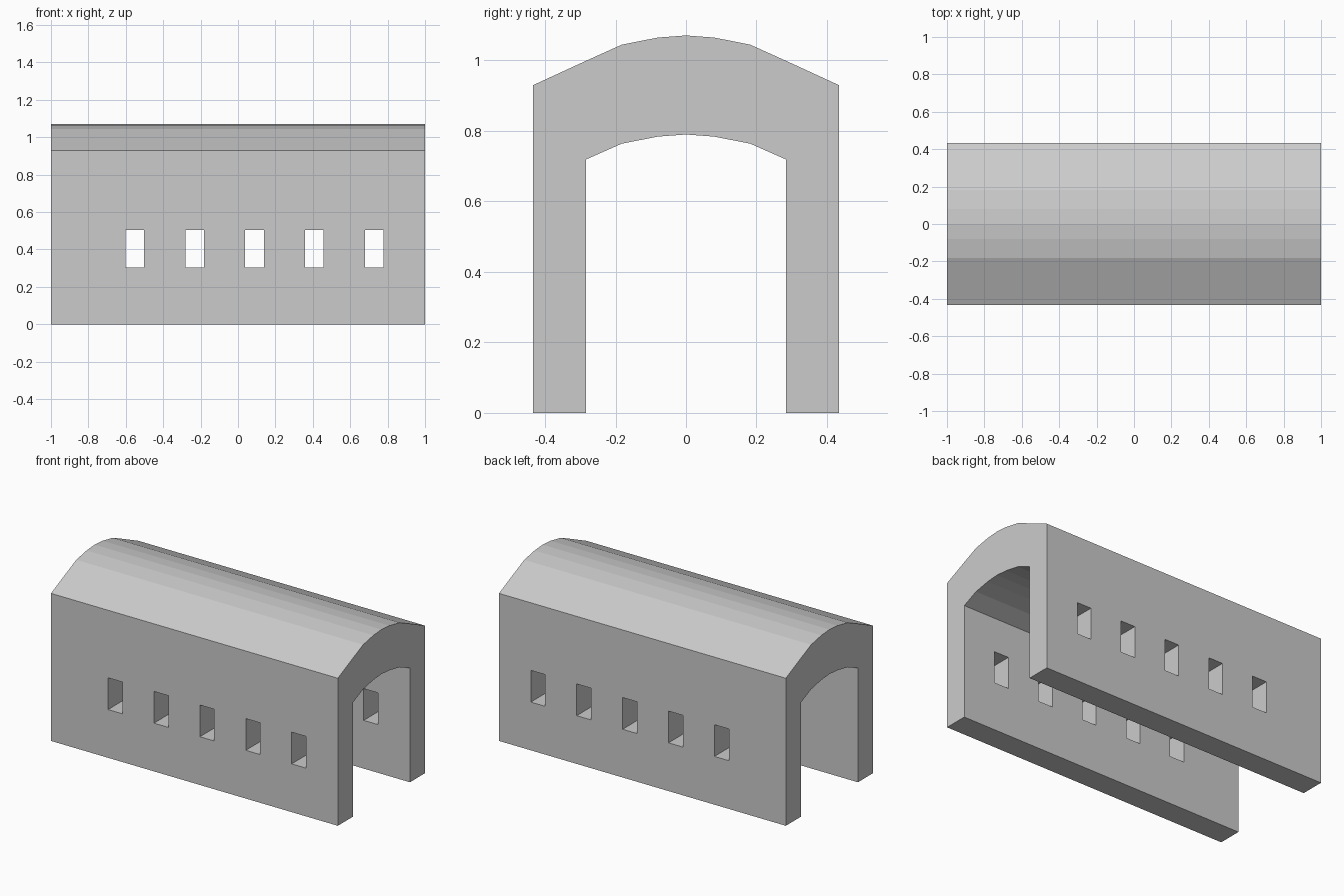
import bpy, bmesh
from mathutils import Matrix

if "Cube" in bpy.data.objects:
    bpy.data.objects.remove(bpy.data.objects["Cube"])

LENGTH = 2.0
# Half cross-section (y, z): outer foot over the crown, then inner crown to inner foot
outer = [(0.434, 0), (0.434, 0.93), (0.284, 0.999), (0.182, 1.045), (0.08, 1.065)]
inner = [(0.284, 0), (0.284, 0.719), (0.182, 0.764), (0.08, 0.784)]


def full_arch(half, crown):
    return half + [(0, crown)] + [(-y, z) for y, z in reversed(half)]


def make_object(name, bm):
    bmesh.ops.recalc_face_normals(bm, faces=bm.faces)
    mesh = bpy.data.meshes.new(name)
    bm.to_mesh(mesh)
    bm.free()
    obj = bpy.data.objects.new(name, mesh)
    bpy.context.collection.objects.link(obj)
    return obj


# Vaulted tunnel: cross-section extruded along x
bm = bmesh.new()
profile = full_arch(outer, 1.071) + full_arch(inner, 0.79)[::-1]
face = bm.faces.new([bm.verts.new((-LENGTH / 2, y, z)) for y, z in profile])
ext = bmesh.ops.extrude_face_region(bm, geom=[face], use_keep_orig=True)
moved = [v for v in ext["geom"] if isinstance(v, bmesh.types.BMVert)]
bmesh.ops.translate(bm, verts=moved, vec=(LENGTH, 0, 0))
tunnel = make_object("vaulted_tunnel", bm)

# Window cutters passing through both walls
bm = bmesh.new()
for i in range(5):
    place = Matrix.Translation((-0.552 + 0.32 * i, 0, 0.404))
    bmesh.ops.create_cube(bm, size=1, matrix=place @ Matrix.Diagonal((0.1, 1.2, 0.2, 1)))
cutter = make_object("window_cutter", bm)
cutter.hide_render = True

cut = tunnel.modifiers.new("windows", 'BOOLEAN')
cut.operation = 'DIFFERENCE'
cut.solver = 'EXACT'
cut.object = cutter
bpy.context.view_layer.objects.active = tunnel
bpy.ops.object.modifier_apply(modifier=cut.name)
bpy.data.objects.remove(cutter)
